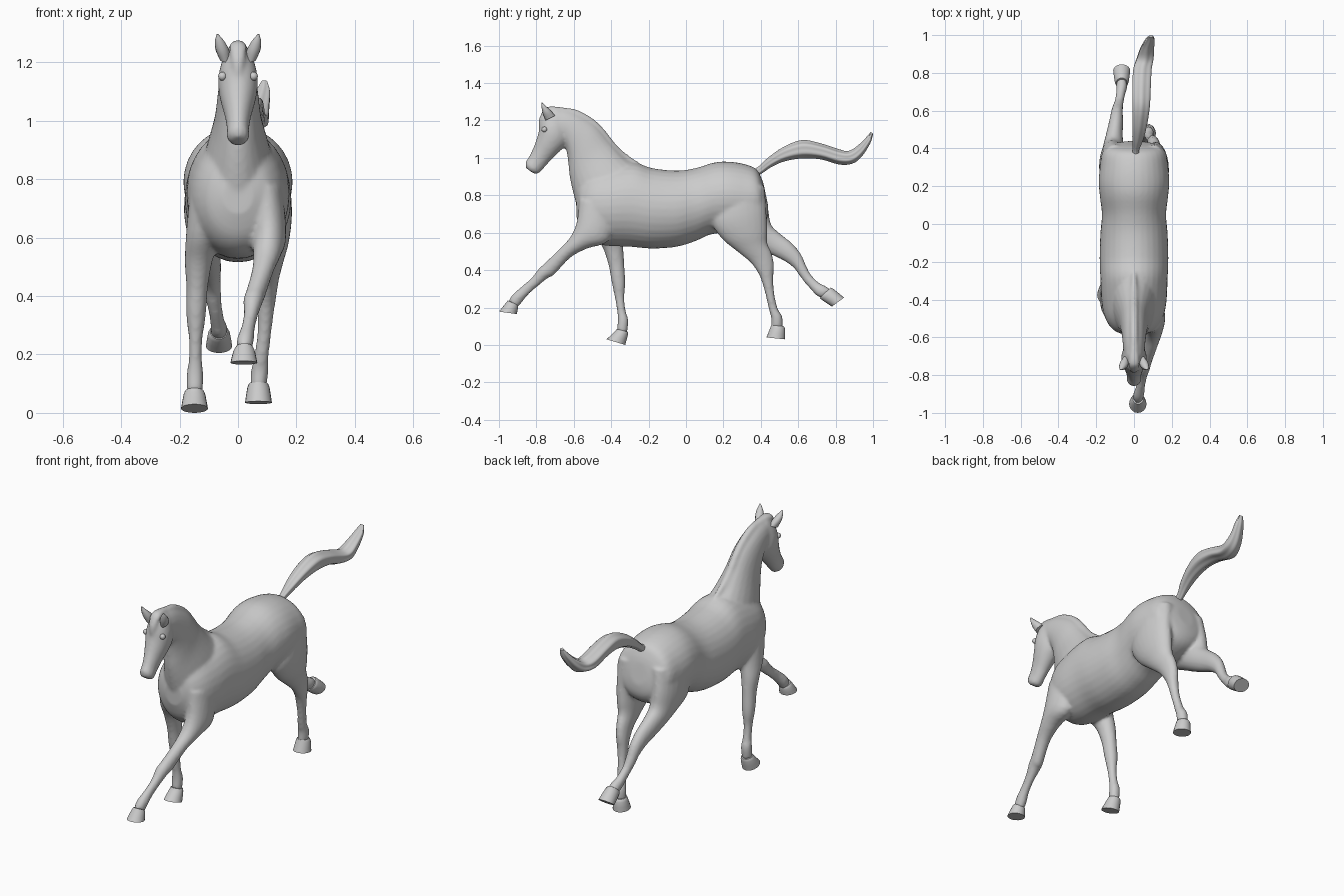
import bpy, bmesh, math
from mathutils import Vector


def spline(a, b, c, d, t):
    """Catmull-Rom blend of four station tuples."""
    return [0.5 * (2 * q + (r - p) * t + (2 * p - 5 * q + 4 * r - s) * t * t
                   + (3 * q - p - 3 * r + s) * t ** 3) for p, q, r, s in zip(a, b, c, d)]


def loft(bm, stations, sides=24, steps=4, ripple=0.0):
    """Skin elliptical rings; a station is x, y1, z1, y2, z2, half width."""
    st = [stations[0]] + list(stations) + [stations[-1]]
    rows = []
    for i in range(1, len(st) - 2):
        rows += [spline(*st[i - 1:i + 3], k / steps) for k in range(steps)]
    rows.append(stations[-1])
    rings = []
    for x, y1, z1, y2, z2, w in rows:
        mid = Vector((x, (y1 + y2) / 2, (z1 + z2) / 2))
        u = Vector((0, (y1 - y2) / 2, (z1 - z2) / 2))
        ring = []
        for k in range(sides):
            a = 2 * math.pi * k / sides
            r = 1 + ripple * math.cos(6 * a)
            ring.append(bm.verts.new(mid + r * (u * math.cos(a) + Vector((w * math.sin(a), 0, 0)))))
        rings.append(ring)
    faces = [bm.faces.new(rings[0]), bm.faces.new(rings[-1])]
    for p, q in zip(rings, rings[1:]):
        for k in range(sides):
            n = (k + 1) % sides
            faces.append(bm.faces.new((p[k], p[n], q[n], q[k])))
    bmesh.ops.recalc_face_normals(bm, faces=faces)


def finish(bm, name, angle=40):
    me = bpy.data.meshes.new(name)
    bm.to_mesh(me)
    bm.free()
    for p in me.polygons:
        p.use_smooth = True
    me.set_sharp_from_angle(angle=math.radians(angle))
    ob = bpy.data.objects.new(name, me)
    bpy.context.collection.objects.link(ob)
    return ob


def part(name, stations, **kw):
    bm = bmesh.new()
    loft(bm, stations, **kw)
    return finish(bm, name)


skin = bmesh.new()

# Barrel, chest and rump
loft(skin, [
    (0, -.588, .80, -.585, .68, .05), (0, -.565, .88, -.555, .60, .11),
    (0, -.50, .93, -.50, .55, .152), (0, -.40, .955, -.42, .53, .172),
    (0, -.28, .975, -.30, .525, .178), (0, -.18, .945, -.18, .515, .182),
    (0, -.05, .932, -.05, .525, .178), (0, .05, .945, .05, .555, .17),
    (0, .15, .975, .13, .59, .18), (0, .22, .98, .22, .60, .187),
    (0, .30, .97, .32, .60, .18), (0, .37, .945, .40, .63, .165),
    (0, .40, .90, .435, .68, .12), (0, .415, .86, .44, .74, .05)], sides=32)

# Neck
loft(skin, [
    (0, -.56, .66, -.26, .965, .13), (0, -.60, .80, -.32, 1.0, .108),
    (0, -.622, .90, -.40, 1.085, .082), (0, -.63, .98, -.48, 1.178, .07),
    (0, -.64, 1.04, -.58, 1.24, .062), (0, -.66, 1.08, -.66, 1.262, .057),
    (0, -.70, 1.09, -.73, 1.262, .05)])

# Head
loft(skin, [
    (0, -.70, 1.268, -.62, 1.16, .045), (0, -.745, 1.245, -.63, 1.09, .062),
    (0, -.775, 1.195, -.65, 1.06, .068), (0, -.79, 1.13, -.685, 1.025, .061),
    (0, -.812, 1.065, -.73, .98, .046), (0, -.837, 1.01, -.765, .94, .038),
    (0, -.858, .975, -.79, .917, .038), (0, -.855, .945, -.815, .917, .026)])

# Mane ridge and forelock
loft(skin, [
    (0, -.27, .95, -.25, .975, .012), (0, -.37, 1.03, -.355, 1.052, .018),
    (0, -.48, 1.15, -.465, 1.183, .02), (0, -.58, 1.22, -.57, 1.252, .02),
    (0, -.66, 1.235, -.66, 1.27, .022), (0, -.735, 1.235, -.745, 1.272, .03),
    (0, -.76, 1.20, -.783, 1.215, .024), (0, -.77, 1.16, -.79, 1.165, .01)], sides=16)

# Legs from shoulder or hip down to the pastern
loft(skin, [
    (.09, -.57, .78, -.36, .72, .065), (.105, -.585, .655, -.41, .56, .06),
    (.10, -.62, .575, -.53, .515, .048), (.085, -.68, .51, -.62, .465, .037),
    (.06, -.755, .437, -.705, .375, .034), (.052, -.785, .41, -.735, .36, .034),
    (.045, -.825, .36, -.785, .32, .025), (.035, -.875, .315, -.842, .27, .023),
    (.025, -.925, .272, -.88, .225, .029), (.022, -.95, .235, -.90, .20, .026)])
loft(skin, [
    (-.10, -.53, .78, -.34, .74, .065), (-.12, -.50, .62, -.34, .60, .058),
    (-.135, -.445, .52, -.335, .515, .047), (-.14, -.415, .43, -.33, .43, .037),
    (-.143, -.402, .36, -.325, .355, .035), (-.144, -.392, .31, -.325, .31, .031),
    (-.145, -.38, .25, -.33, .25, .023), (-.146, -.368, .18, -.322, .18, .023),
    (-.147, -.365, .13, -.308, .13, .029), (-.148, -.37, .075, -.315, .065, .027)])
loft(skin, [
    (.10, .16, .80, .42, .85, .075), (.115, .14, .66, .43, .72, .07),
    (.115, .19, .57, .435, .61, .06), (.11, .28, .495, .435, .545, .046),
    (.105, .345, .44, .46, .485, .036), (.10, .385, .385, .47, .425, .032),
    (.095, .405, .34, .467, .35, .028), (.09, .425, .27, .472, .275, .024),
    (.08, .443, .19, .49, .195, .025), (.075, .455, .145, .515, .15, .03),
    (.07, .455, .09, .517, .09, .027)])
loft(skin, [
    (-.10, .16, .80, .42, .85, .075), (-.115, .17, .65, .44, .73, .07),
    (-.112, .30, .565, .455, .645, .058), (-.105, .42, .50, .50, .598, .046),
    (-.095, .52, .452, .565, .545, .037), (-.09, .575, .413, .613, .488, .031),
    (-.085, .605, .373, .641, .427, .028), (-.078, .635, .333, .667, .377, .024),
    (-.07, .675, .288, .712, .332, .025), (-.065, .70, .263, .742, .317, .029),
    (-.065, .73, .25, .775, .295, .027)])

# Fuse the overlapping masses into one skin
horse = finish(skin, "body", 180)
mod = horse.modifiers.new("fuse", 'REMESH')
mod.mode = 'VOXEL'
mod.voxel_size = .009
mod.use_smooth_shade = True
mod = horse.modifiers.new("soften", 'SMOOTH')
mod.factor = .5
mod.iterations = 5

# Hooves: coronet, wall, sole
hooves = {
    "front_hoof_reaching": [(.022, -.953, .238, -.898, .212, .029),
                            (.021, -.965, .222, -.897, .20, .037), (.02, -1.0, .178, -.905, .165, .046)],
    "front_hoof_standing": [(-.149, -.37, .085, -.31, .07, .03),
                            (-.149, -.38, .072, -.31, .055, .037), (-.149, -.425, .03, -.325, 0, .046)],
    "hind_hoof_standing": [(.07, .455, .105, .522, .10, .03),
                           (.07, .45, .09, .53, .085, .038), (.07, .43, .04, .53, .03, .046)],
    "hind_hoof_trailing": [(-.065, .715, .252, .773, .306, .03),
                           (-.065, .728, .24, .79, .298, .038), (-.065, .78, .205, .845, .253, .045)],
}
for name, stations in hooves.items():
    part(name, stations, sides=20, steps=2)

# Streaming tail with strand grooves
part("tail", [
    (.01, .36, .90, .35, .935, .02), (.01, .40, .915, .385, .95, .018),
    (.02, .46, .955, .44, 1.0, .03), (.03, .53, .985, .52, 1.055, .04),
    (.038, .62, 1.0, .62, 1.092, .047), (.04, .72, .995, .72, 1.075, .05),
    (.045, .82, .967, .82, 1.043, .05), (.06, .89, .972, .87, 1.035, .045),
    (.07, .94, 1.01, .92, 1.065, .037), (.085, .985, 1.08, .965, 1.11, .025),
    (.09, 1.0, 1.13, .988, 1.138, .01)], sides=36, ripple=.07)

# Ears and eyes on both sides
for side, s in (("left", 1), ("right", -1)):
    part("ear_" + side, [
        (s * .044, -.75, 1.20, -.70, 1.225, .02), (s * .054, -.765, 1.235, -.722, 1.252, .023),
        (s * .063, -.772, 1.268, -.748, 1.276, .016), (s * .07, -.773, 1.295, -.77, 1.297, .003)], sides=12)
    bm = bmesh.new()
    bmesh.ops.create_uvsphere(bm, u_segments=16, v_segments=10, radius=.015)
    bmesh.ops.translate(bm, verts=bm.verts, vec=(s * .053, -.757, 1.152))
    finish(bm, "eye_" + side)
